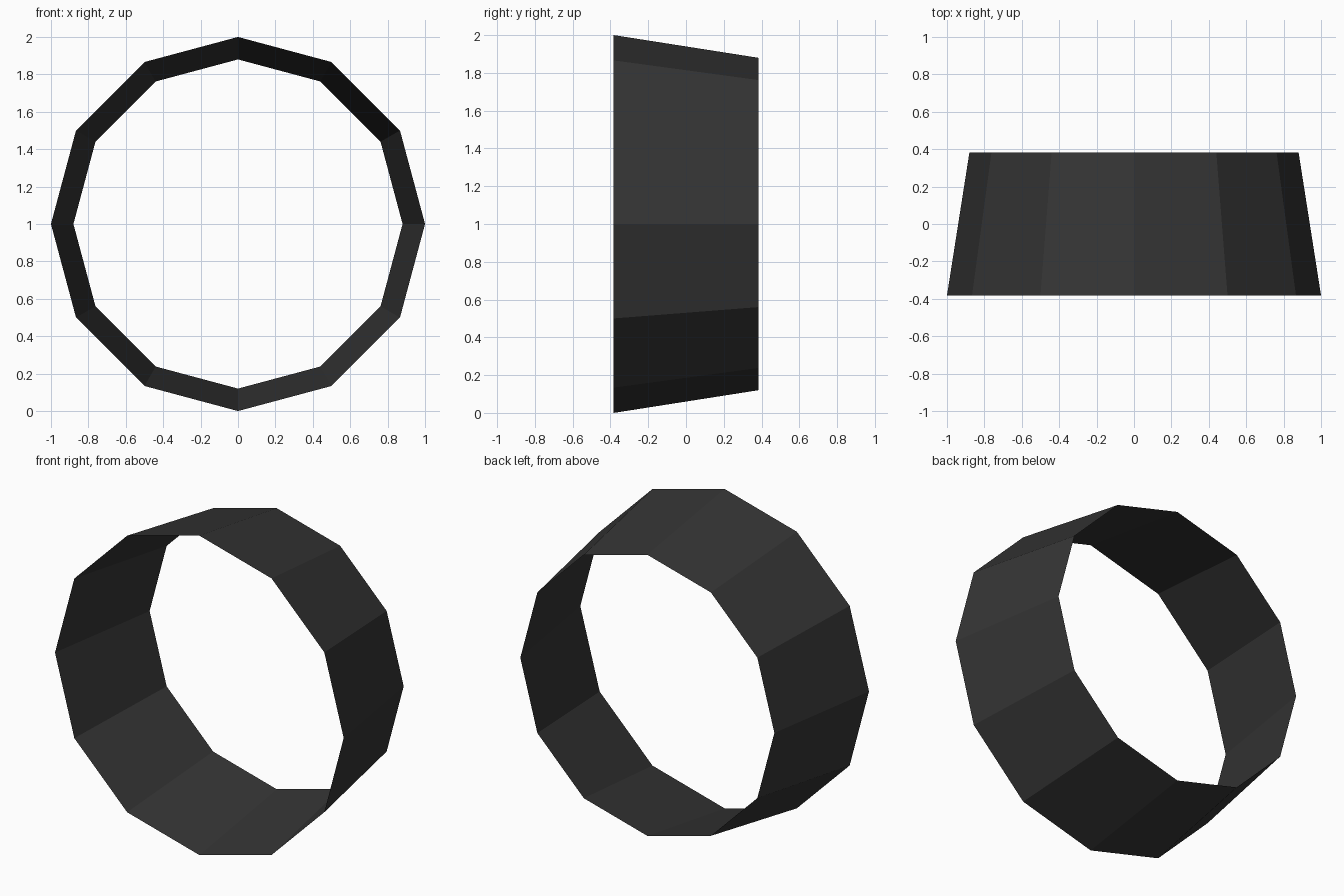
import bpy, bmesh
from math import radians
from mathutils import Matrix

if "Cube" in bpy.data.objects:
    bpy.data.objects.remove(bpy.data.objects["Cube"])

# Tapered twelve-sided open band: wide rim at the front, narrow rim at the back
bm = bmesh.new()
bmesh.ops.create_cone(bm, cap_ends=False, segments=12,
                      radius1=1.0, radius2=0.88, depth=0.765,
                      matrix=Matrix.Translation((0, 0, 1)) @ Matrix.Rotation(radians(-90), 4, 'X'))
mesh = bpy.data.meshes.new("tapered_band")
bm.to_mesh(mesh)
bm.free()
band = bpy.data.objects.new("tapered_band", mesh)
bpy.context.collection.objects.link(band)

# Dark finish
mat = bpy.data.materials.new("dark_grey")
mat.diffuse_color = (0.035, 0.035, 0.035, 1)
mat.use_nodes = True
mat.node_tree.nodes["Principled BSDF"].inputs["Base Color"].default_value = mat.diffuse_color
mesh.materials.append(mat)
